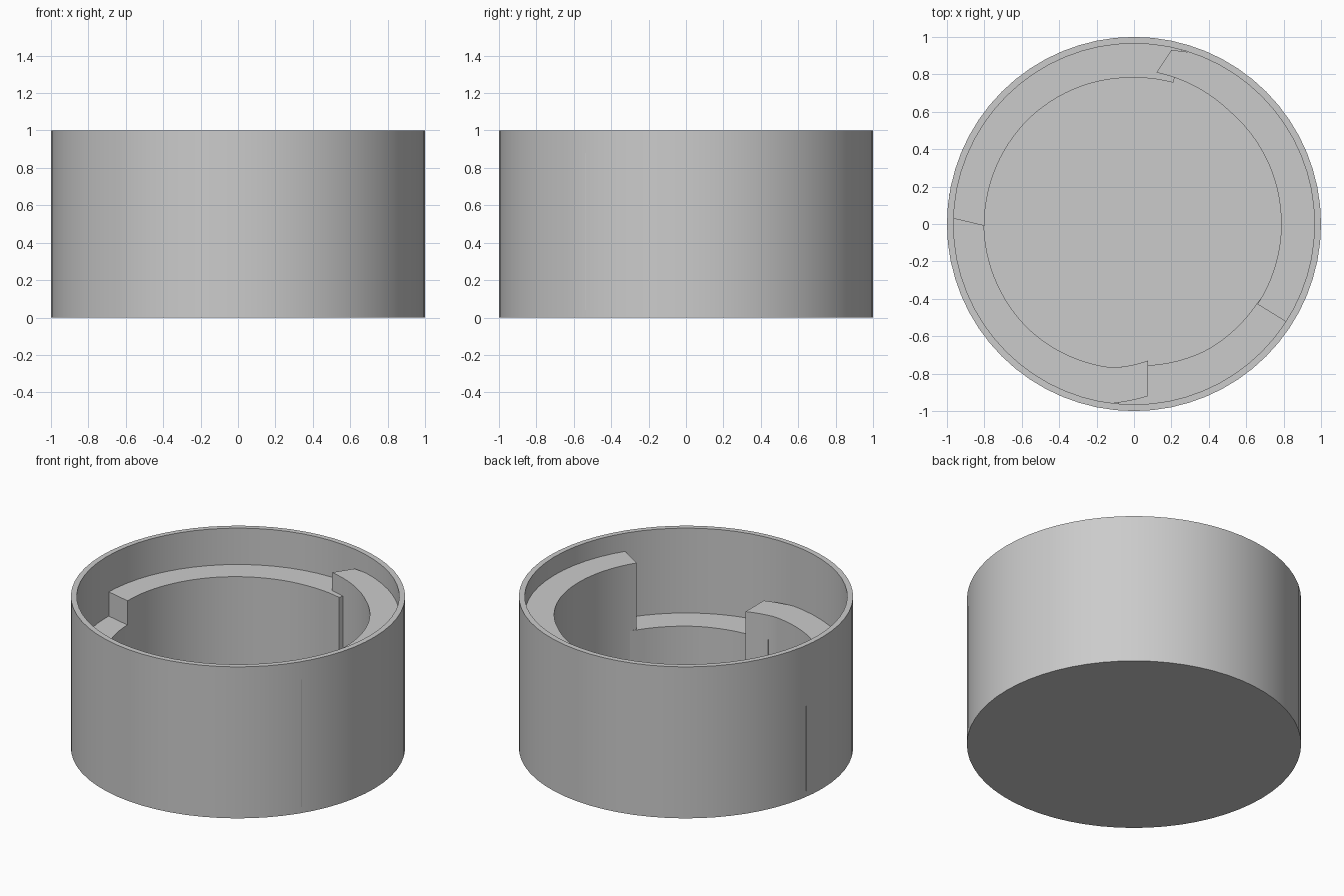
import bpy
import bmesh
from math import cos, sin, radians, pi

default = bpy.data.objects.get("Cube")
if default:
    bpy.data.objects.remove(default, do_unlink=True)

grey = bpy.data.materials.new("plain grey")
grey.use_nodes = True
grey.diffuse_color = (0.6, 0.6, 0.6, 1)
grey.node_tree.nodes["Principled BSDF"].inputs["Base Color"].default_value = (0.6, 0.6, 0.6, 1)

FLOOR = 0.04
SIDES = 64


def finish(bm, name):
    bmesh.ops.recalc_face_normals(bm, faces=bm.faces)
    mesh = bpy.data.meshes.new(name)
    bm.to_mesh(mesh)
    bm.free()
    obj = bpy.data.objects.new(name, mesh)
    bpy.context.collection.objects.link(obj)
    mesh.materials.append(grey)
    return obj


def polar(r, degrees, z):
    a = radians(degrees)
    return (r * cos(a), r * sin(a), z)


def radius_at(knots, a):
    """Linear blend between (angle, radius) knots."""
    for (a0, r0), (a1, r1) in zip(knots, knots[1:]):
        if a <= a1:
            return r0 + (r1 - r0) * max(0, (a - a0) / (a1 - a0))
    return knots[-1][1]


def curved_block(name, top, inner, outer):
    """Upright block between two curved edges, given as angle/radius knots."""
    bm = bmesh.new()
    steps = 32
    rings = []
    for i in range(steps + 1):
        t = i / steps
        ai = inner[0][0] + (inner[-1][0] - inner[0][0]) * t
        ao = outer[0][0] + (outer[-1][0] - outer[0][0]) * t
        ri, ro = radius_at(inner, ai), radius_at(outer, ao)
        rings.append([bm.verts.new(p) for p in (
            polar(ri, ai, FLOOR), polar(ro, ao, FLOOR),
            polar(ro, ao, top), polar(ri, ai, top))])
    for a, b in zip(rings, rings[1:]):
        for k in range(4):
            n = (k + 1) % 4
            bm.faces.new((a[k], a[n], b[n], b[k]))
    bm.faces.new(rings[0])
    bm.faces.new(rings[-1])
    return finish(bm, name)


# Round cup: a profile spun about the upright axis
bm = bmesh.new()
profile = [(0, 0), (1, 0), (1, 1), (0.965, 1), (0.965, FLOOR), (0, FLOOR)]
verts = [bm.verts.new((r, 0, z)) for r, z in profile]
edges = [bm.edges.new(pair) for pair in zip(verts, verts[1:])]
bmesh.ops.spin(bm, geom=verts + edges, cent=(0, 0, 0), axis=(0, 0, 1),
               angle=2 * pi, steps=SIDES, use_merge=True)
bmesh.ops.remove_doubles(bm, verts=bm.verts, dist=0.0001)
cup = finish(bm, "cup")

# Four stepped ledges, each running on underneath its taller neighbour
curved_block("tall_ledge", 0.88,
             [(-33, 0.787), (0, 0.787), (50, 0.79), (81.6, 0.819)],
             [(-32.7, 1.001), (-31, 0.975), (70, 0.97), (77.9, 0.951)])
curved_block("upper_ledge", 0.76,
             [(74.5, 0.784), (90, 0.782), (135, 0.795), (180.7, 0.80)],
             [(74.5, 0.975), (120, 0.97), (178.2, 0.97)])
curved_block("middle_ledge", 0.60,
             [(171, 0.805), (181, 0.802), (225, 0.795), (262, 0.776), (275.9, 0.734)],
             [(171, 1.001), (175, 0.975), (262, 0.97), (274.7, 0.923)])
curved_block("low_ledge", 0.44,
             [(-95, 0.765), (-84, 0.759), (-60, 0.777), (-33, 0.782), (-24, 0.796)],
             [(-95, 0.97), (-60, 0.97), (-24, 0.975)])

# Smooth round walls with crisp edges
for obj in bpy.context.selected_objects:
    obj.select_set(False)
for name in ("cup", "tall_ledge", "upper_ledge", "middle_ledge", "low_ledge"):
    bpy.data.objects[name].select_set(True)
bpy.context.view_layer.objects.active = cup
bpy.ops.object.shade_smooth_by_angle(angle=radians(20))
